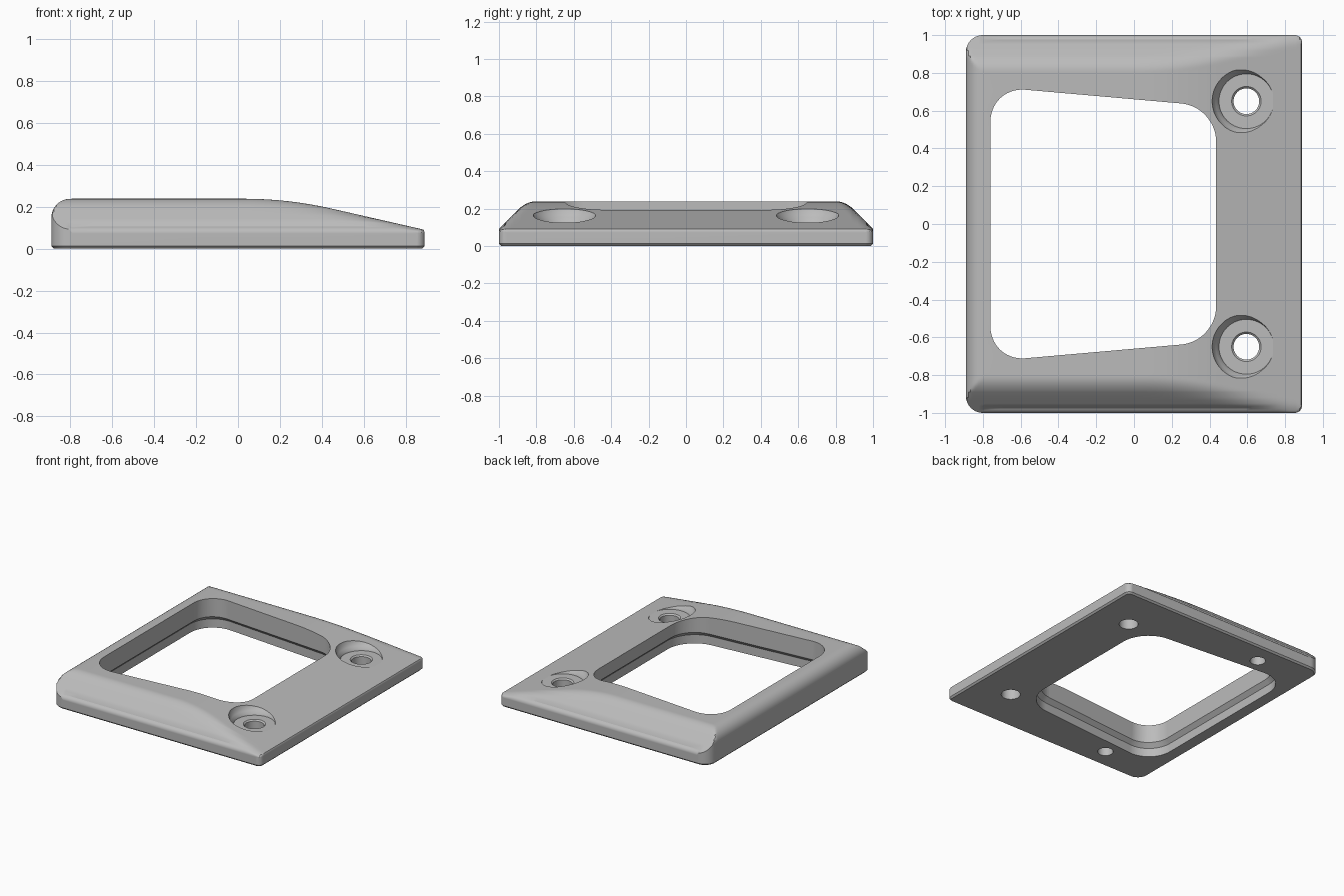
import bpy, bmesh, math

if "Cube" in bpy.data.objects:
    bpy.data.objects.remove(bpy.data.objects["Cube"], do_unlink=True)

HALF_X, HALF_Y = 0.89, 1.0


def make_object(name, bm):
    bmesh.ops.recalc_face_normals(bm, faces=bm.faces)
    mesh = bpy.data.meshes.new(name)
    bm.to_mesh(mesh)
    bm.free()
    obj = bpy.data.objects.new(name, mesh)
    bpy.context.scene.collection.objects.link(obj)
    return obj


def prism(name, outline, z0, z1, rounding, low_chamfer=0, high_chamfer=0):
    """Extruded outline; rounding(x) gives the radius of a vertical corner."""
    bm = bmesh.new()
    face = bm.faces.new([bm.verts.new((x, y, z0)) for x, y in outline])
    top = bmesh.ops.extrude_face_region(bm, geom=[face])["geom"]
    for v in top:
        if isinstance(v, bmesh.types.BMVert):
            v.co.z = z1
    upright = [e for e in bm.edges if abs(e.verts[0].co.z - e.verts[1].co.z) > 0.001]
    for radius in sorted({rounding(e.verts[0].co.x) for e in upright}):
        chosen = [e for e in bm.edges if e in upright and e.is_valid
                  and rounding(e.verts[0].co.x) == radius]
        bmesh.ops.bevel(bm, geom=chosen, offset=radius, segments=14,
                        profile=0.5, affect="EDGES")
        upright = [e for e in upright if e.is_valid]
    for z, size in ((z0, low_chamfer), (z1, high_chamfer)):
        if size:
            rim = [e for e in bm.edges if all(abs(v.co.z - z) < 1e-5 for v in e.verts)]
            bmesh.ops.bevel(bm, geom=rim, offset=size, segments=1, affect="EDGES")
    return make_object(name, bm)


def lathe(name, profile, x, y, steps=56):
    """Closed turned solid around a vertical axis at (x, y)."""
    bm = bmesh.new()
    rings = []
    for r, z in profile:
        rings.append([bm.verts.new((x + r * math.cos(math.tau * i / steps),
                                    y + r * math.sin(math.tau * i / steps), z))
                      for i in range(steps)])
    for a, b in zip(rings, rings[1:]):
        for i in range(steps):
            j = (i + 1) % steps
            bm.faces.new((a[i], a[j], b[j], b[i]))
    bm.faces.new(rings[0])
    bm.faces.new(rings[-1])
    return make_object(name, bm)


def linear(a, b, n):
    return [a + (b - a) * i / n for i in range(n)]


def edge_steps(size, n=9):
    return [size * (1 - math.cos(i * math.pi / 2 / n)) for i in range(n)]


def smooth_min(a, b, k):
    h = max(k - abs(a - b), 0) / k
    return min(a, b) - h * h * k / 4


def ridge(x):
    """Flat top easing into the long front-to-edge ramp."""
    start, end, slope = 0.03, 0.45, 0.228
    if x < start:
        return 0.238
    if x < end:
        return 0.238 - slope * (x - start) ** 2 / (2 * (end - start))
    return 0.238 - slope * (x - (start + end) / 2)


def inset(x, y):
    """Distance inside the rounded plan outline."""
    r = 0.09 if x < 0 else 0.04
    qx, qy = abs(x) - HALF_X + r, abs(y) - HALF_Y + r
    outside = math.hypot(max(qx, 0), max(qy, 0))
    return max(0, r - outside - min(max(qx, qy), 0))


def height(x, y):
    z = smooth_min(ridge(x), 1.093 - abs(y), 0.05)
    base, r = (0.148, 0.09) if x < -0.79 else (0.072, 0.035)
    d = inset(x, y)
    if d < r:
        z = min(z, base + math.sqrt(r * r - (r - d) ** 2))
    return z


# Domed cover surface, closed below
xs = [-0.95] + [-HALF_X + s for s in edge_steps(0.1)] + linear(-0.79, 0, 8)
xs += linear(0, 0.85, 30) + [HALF_X - s for s in reversed(edge_steps(0.04))] + [0.95]
half = linear(0, 0.78, 6) + linear(0.78, 0.9, 12)
half += [HALF_Y - s for s in reversed(edge_steps(0.1))] + [1.05]
ys = [-y for y in reversed(half[1:])] + half
bm = bmesh.new()
grid = [[bm.verts.new((x, y, height(x, y))) for y in ys] for x in xs]
for a, b in zip(grid, grid[1:]):
    for j in range(len(ys) - 1):
        bm.faces.new((a[j], b[j], b[j + 1], a[j + 1]))
rim = [e for e in bm.edges if e.is_boundary]
walls = bmesh.ops.extrude_edge_only(bm, edges=rim)["geom"]
for v in walls:
    if isinstance(v, bmesh.types.BMVert):
        v.co.z = -0.05
bmesh.ops.holes_fill(bm, edges=[e for e in bm.edges if e.is_boundary], sides=0)
frame = make_object("cover_frame", bm)

# Plan outline with rounded corners and a small lower chamfer
plan = [(-HALF_X, -HALF_Y), (HALF_X, -HALF_Y), (HALF_X, HALF_Y), (-HALF_X, HALF_Y)]
cutters = [("INTERSECT", prism("plan_cutter", plan, 0, 0.5,
                               lambda x: 0.09 if x < 0 else 0.04, low_chamfer=0.012))]


# Tapered window, wider at the underside
def window(grow):
    wide, narrow = 0.727 + grow, 0.622 + grow
    left, right = -0.76 - grow, 0.435 + grow
    return [(left, -wide), (right, -narrow), (right, narrow), (left, wide)]


cutters.append(("DIFFERENCE", prism("window_cutter", window(0), -0.1, 0.5,
                                    lambda x: 0.185)))
cutters.append(("DIFFERENCE", prism("recess_cutter", window(0.03), -0.1, 0.1,
                                    lambda x: 0.21, high_chamfer=0.033)))

# Screw seats with through holes, and blind holes underneath
seat = [(0.145, 0.125), (0.149, 0.138), (0.162, 0.154), (0.175, 0.172),
        (0.182, 0.2), (0.182, 0.4)]
bore = [(0.068, -0.1), (0.068, 0.115), (0.08, 0.127), (0.08, 0.3)]
blind = [(0.055, -0.1), (0.055, 0.11)]
for side in (-1, 1):
    for label, profile, x, y in (("seat", seat, 0.595, 0.65), ("bore", bore, 0.595, 0.65),
                                 ("blind", blind, -0.44, 0.84)):
        cutters.append(("DIFFERENCE", lathe(label + "_cutter", profile, x, side * y)))

for operation, cutter in cutters:
    cutter.hide_render = True
    mod = frame.modifiers.new(cutter.name, "BOOLEAN")
    mod.operation, mod.solver, mod.object = operation, "EXACT", cutter

# Bake the cuts and drop the cutters
graph = bpy.context.evaluated_depsgraph_get()
baked = bpy.data.meshes.new_from_object(frame.evaluated_get(graph))
frame.modifiers.clear()
frame.data = baked
for _, cutter in cutters:
    bpy.data.objects.remove(cutter, do_unlink=True)

# Plain grey finish
grey = bpy.data.materials.new("plain_grey")
grey.use_nodes = True
colour = (0.5, 0.5, 0.5, 1)
grey.diffuse_color = colour
grey.node_tree.nodes["Principled BSDF"].inputs["Base Color"].default_value = colour
baked.materials.clear()
baked.materials.append(grey)

bpy.ops.object.select_all(action="DESELECT")
frame.select_set(True)
bpy.context.view_layer.objects.active = frame
bpy.ops.object.shade_smooth_by_angle(angle=math.radians(30))
weighted = frame.modifiers.new("weighted_normals", "WEIGHTED_NORMAL")
weighted.keep_sharp = True
